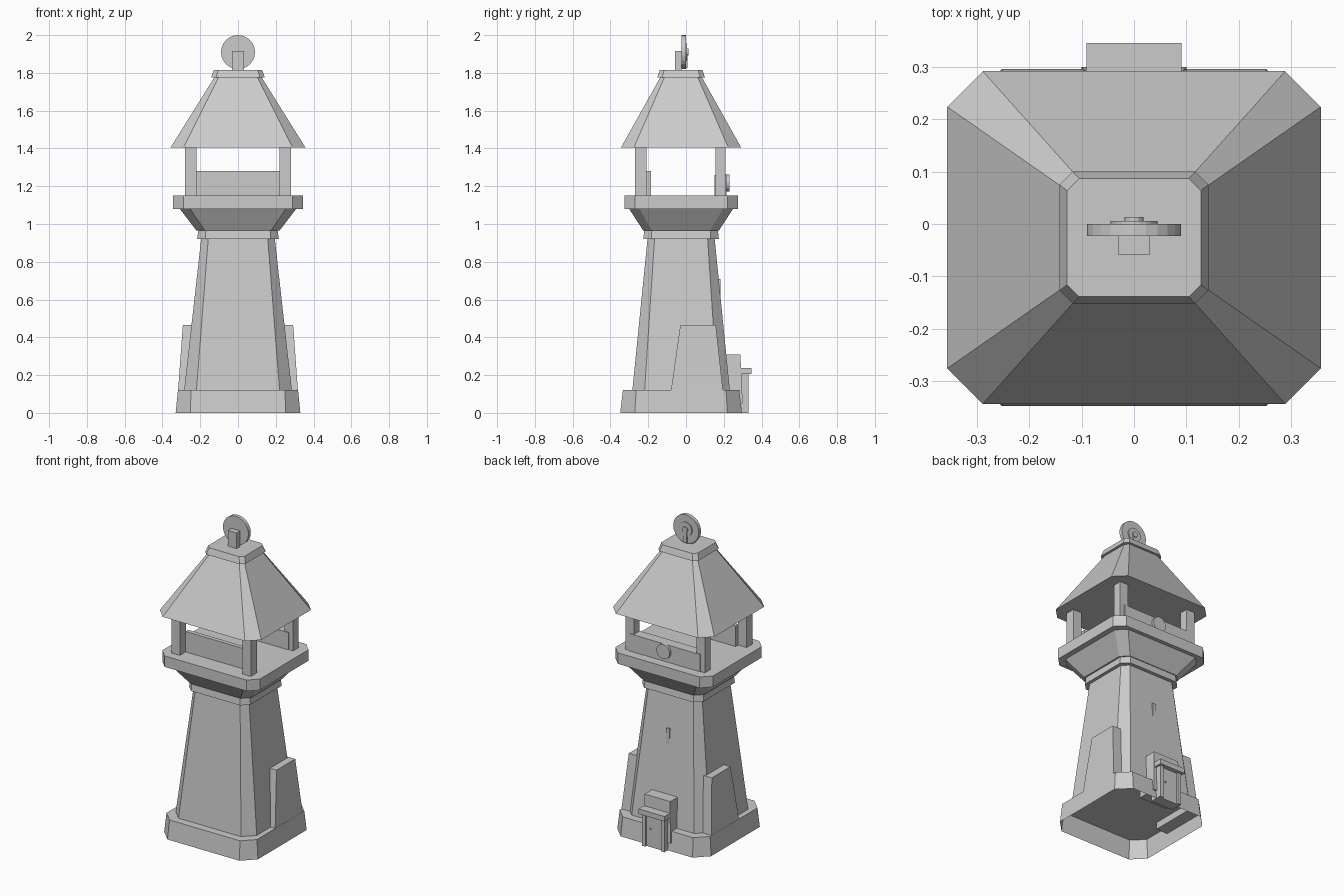
import bpy, bmesh, math
from mathutils import Matrix, Vector

cube = bpy.data.objects.get("Cube")
if cube:
    bpy.data.objects.remove(cube)

GREY = (0.6, 0.6, 0.6, 1)
mat = bpy.data.materials.new("stone grey")
mat.use_nodes = True
mat.diffuse_color = GREY
mat.node_tree.nodes["Principled BSDF"].inputs["Base Color"].default_value = GREY

CY = -0.026  # y of the tower axis


def finish(name, bm):
    bmesh.ops.recalc_face_normals(bm, faces=bm.faces)
    mesh = bpy.data.meshes.new(name)
    bm.to_mesh(mesh)
    bm.free()
    mesh.materials.append(mat)
    obj = bpy.data.objects.new(name, mesh)
    bpy.context.collection.objects.link(obj)
    return obj


def octagon(hx, hy, c):
    """Rectangle outline with corners cut by c, counter-clockwise."""
    return [(hx, c - hy), (hx, hy - c), (hx - c, hy), (c - hx, hy),
            (-hx, hy - c), (-hx, c - hy), (c - hx, -hy), (hx - c, -hy)]


def frustum(name, low, high, z0, z1, open_bottom=False):
    """Tapered block with cut corners; low and high are (half x, half y, cut)."""
    bm = bmesh.new()
    rings = [[bm.verts.new((x, y + CY, z)) for x, y in octagon(*size)]
             for size, z in ((low, z0), (high, z1))]
    for i in range(8):
        j = (i + 1) % 8
        bm.faces.new((rings[0][i], rings[0][j], rings[1][j], rings[1][i]))
    bm.faces.new(rings[1])
    if not open_bottom:
        bm.faces.new(rings[0][::-1])
    return finish(name, bm)


def box(name, x, y, z, top_x=None, top_y=None):
    """Box from (min, max) ranges; the top may have its own x and y ranges."""
    bm = bmesh.new()
    bmesh.ops.create_cube(bm, size=2)
    for v in bm.verts:
        up = v.co.z > 0
        rx = top_x if up and top_x else x
        ry = top_y if up and top_y else y
        v.co = Vector((rx[v.co.x > 0], ry[v.co.y > 0], z[up]))
    return finish(name, bm)


def disc(name, radius, y, z, segments=24, x=0):
    """Round plate facing along y."""
    bm = bmesh.new()
    bmesh.ops.create_cone(
        bm, cap_ends=True, segments=segments, radius1=radius, radius2=radius, depth=y[1] - y[0],
        matrix=Matrix.Translation((x, sum(y) / 2, z)) @ Matrix.Rotation(math.pi / 2, 4, 'X'))
    return finish(name, bm)


# Tower, from the ground up
frustum("base", (0.33, 0.322, 0.077), (0.318, 0.308, 0.07), 0, 0.12, open_bottom=True)
frustum("shaft", (0.285, 0.258, 0.065), (0.194, 0.177, 0.037), 0.12, 0.93)
frustum("collar", (0.216, 0.2, 0.043), (0.21, 0.195, 0.04), 0.92, 0.965)
frustum("flare", (0.22, 0.2, 0.045), (0.308, 0.275, 0.055), 0.965, 1.08)
frustum("platform", (0.343, 0.3, 0.055), (0.343, 0.3, 0.055), 1.08, 1.15)
frustum("roof", (0.357, 0.318, 0.068), (0.126, 0.111, 0.022), 1.405, 1.775)
frustum("roof_cap", (0.142, 0.126, 0.025), (0.128, 0.113, 0.023), 1.775, 1.815)

# Posts and buttresses, one pair per side
for side, s in (("right", -1), ("left", 1)):
    def span(a, b):
        return tuple(sorted((s * a, s * b)))
    for end, y in (("front", (-0.27, -0.21)), ("back", (0.155, 0.21))):
        box(f"{end}_{side}_post", span(0.22, 0.28), y, (1.15, 1.405))
    box(f"{side}_buttress", span(0.24, 0.32), (-0.085, 0.2), (0.08, 0.465),
        top_x=span(0.2, 0.292), top_y=(-0.03, 0.158))
    box(f"{side}_door_jamb", span(0.055, 0.078), (0.25, 0.33), (0, 0.205))

# Gallery parapets and the round plate on the back one
box("front_parapet", (-0.22, 0.22), (-0.212, -0.185), (1.15, 1.28))
box("back_parapet", (-0.25, 0.25), (0.15, 0.215), (1.15, 1.26))
disc("back_medallion", 0.046, (0.21, 0.231), 1.217)

# Doorway and slit window on the back
box("door_housing", (-0.1, 0.1), (0.17, 0.3), (0.05, 0.31),
    top_x=(-0.09, 0.09), top_y=(0.17, 0.288))
box("door_lintel", (-0.091, 0.091), (0.25, 0.346), (0.205, 0.237))
box("door", (-0.056, 0.056), (0.25, 0.317), (0, 0.206))
disc("door_knob", 0.007, (0.31, 0.323), 0.115, segments=8, x=0.03)
box("slit_window", (-0.011, 0.011), (0.14, 0.183), (0.59, 0.71))

# Wheel on the roof
box("wheel_bracket", (-0.031, 0.031), (-0.058, -0.022), (1.815, 1.915))
disc("wheel", 0.09, (-0.023, 0), 1.91)
disc("wheel_ring", 0.045, (-0.005, 0.006), 1.91)
disc("wheel_hub", 0.018, (0, 0.013), 1.91, segments=12)
box("wheel_stem", (-0.011, 0.011), (-0.005, 0.009), (1.825, 1.9))
